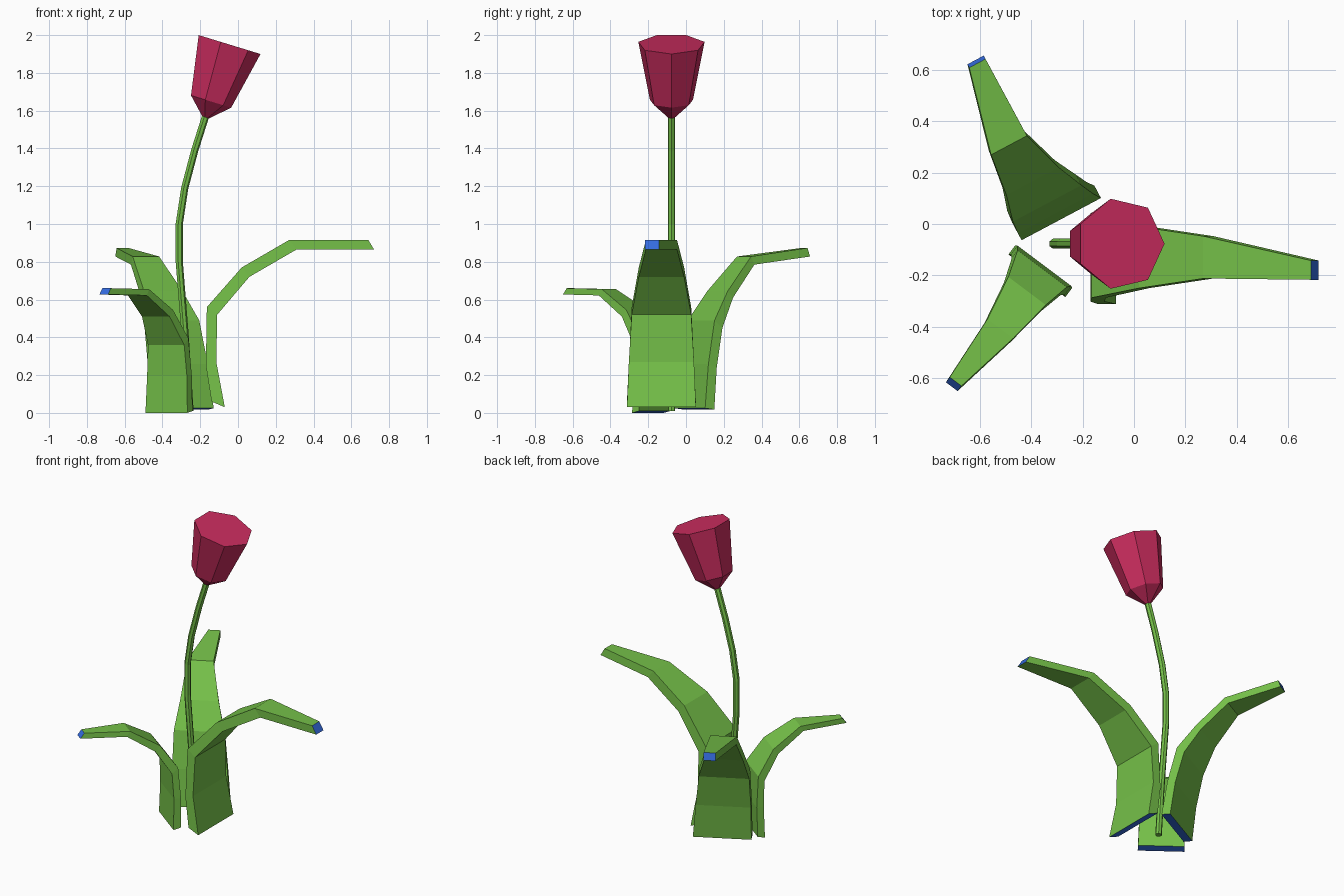
import bpy, bmesh, math
from mathutils import Vector

if "Cube" in bpy.data.objects:
    bpy.data.objects.remove(bpy.data.objects["Cube"])


def material(name, rgb):
    m = bpy.data.materials.new(name)
    m.diffuse_color = (*rgb, 1)
    m.use_nodes = True
    m.node_tree.nodes["Principled BSDF"].inputs["Base Color"].default_value = m.diffuse_color
    return m


GREEN = material("leaf green", (0.178, 0.53, 0.066))
RED = material("petal red", (0.60, 0.026, 0.115))
BLUE = material("cut end blue", (0.035, 0.15, 0.74))


def loft(name, rings, mats, end_index=0):
    """Skin a list of rings and cap both ends."""
    bm = bmesh.new()
    loops = [[bm.verts.new(p) for p in r] for r in rings]
    n = len(loops[0])
    for a, b in zip(loops, loops[1:]):
        for i in range(n):
            j = (i + 1) % n
            bm.faces.new((a[i], a[j], b[j], b[i]))
    for end in (loops[0], loops[-1]):
        bm.faces.new(end).material_index = end_index
    bmesh.ops.recalc_face_normals(bm, faces=bm.faces)
    me = bpy.data.meshes.new(name)
    bm.to_mesh(me)
    bm.free()
    for m in mats:
        me.materials.append(m)
    ob = bpy.data.objects.new(name, me)
    bpy.context.collection.objects.link(ob)
    return ob


def ring(x, z, r, tilt, y=-0.077, n=7):
    """Heptagon leaning by tilt from vertical towards +x."""
    u = Vector((math.cos(tilt), 0, -math.sin(tilt)))
    v = Vector((0, 1, 0))
    c = Vector((x, y, z))
    return [c + u * r * math.cos(2 * math.pi * i / n) + v * r * math.sin(2 * math.pi * i / n)
            for i in range(n)]


# Stem
path = [(-0.255, 0.01), (-0.28, 0.4), (-0.312, 0.8), (-0.312, 1.0),
        (-0.283, 1.19), (-0.23, 1.39), (-0.168, 1.585)]
stem = []
for i, (x, z) in enumerate(path):
    a, b = path[max(i - 1, 0)], path[min(i + 1, len(path) - 1)]
    stem.append(ring(x, z, 0.02, math.atan2(b[0] - a[0], b[1] - a[1])))
loft("stem", stem, [GREEN])

# Bloom
T = math.radians(17)
loft("bloom", [ring(-0.172, 1.565, 0.02, T), ring(-0.148, 1.65, 0.117, T),
               ring(-0.053, 1.9525, 0.18, T)], [RED])

# Leaves: inner and outer side profiles as (distance outward, height)
WIDTHS = [0.365, 0.345, 0.315, 0.24, 0.165, 0.075]


def leaf(name, origin, direction, scale, sway, inner, outer):
    d = Vector((*direction, 0)).normalized()
    w = Vector((d.y, -d.x, 0))
    o = Vector((*origin, 0))
    rings = []
    for width, lat, a, b in zip(WIDTHS, sway, inner, outer):
        h = width * scale / 2
        rings.append([o + d * s + w * (lat + k * h) + Vector((0, 0, z))
                      for (s, z), k in ((a, -1), (a, 1), (b, 1), (b, -1))])
    loft(name, rings, [GREEN, BLUE], 1)


leaf("right_leaf", (0, -0.13), (1, 0), 1.0, (0, 0, 0, 0, 0, 0.05),
     [(-0.14, 0.06), (-0.17, 0.25), (-0.165, 0.56), (0.02, 0.77), (0.27, 0.915), (0.69, 0.915)],
     [(-0.07, 0.03), (-0.115, 0.27), (-0.11, 0.52), (0.06, 0.72), (0.31, 0.865), (0.72, 0.865)])
leaf("back_leaf", (-0.30, 0.05), (-0.469, 0.883), 0.96, (0, -0.01, -0.02, -0.03, -0.045, -0.004),
     [(-0.035, 0.025), (-0.005, 0.26), (0.045, 0.49), (0.148, 0.645), (0.315, 0.828), (0.655, 0.873)],
     [(0.02, 0.018), (0.045, 0.24), (0.092, 0.45), (0.18, 0.61), (0.335, 0.785), (0.67, 0.828)])
leaf("front_leaf", (-0.37, -0.19), (-0.6, -0.8), 0.76, (0, 0, 0, -0.005, -0.01, 0.006),
     [(-0.03, 0.01), (-0.034, 0.2), (-0.02, 0.395), (0.085, 0.545), (0.265, 0.655), (0.535, 0.66)],
     [(0.015, 0.0), (0.01, 0.2), (0.018, 0.36), (0.115, 0.51), (0.285, 0.622), (0.56, 0.627)])
